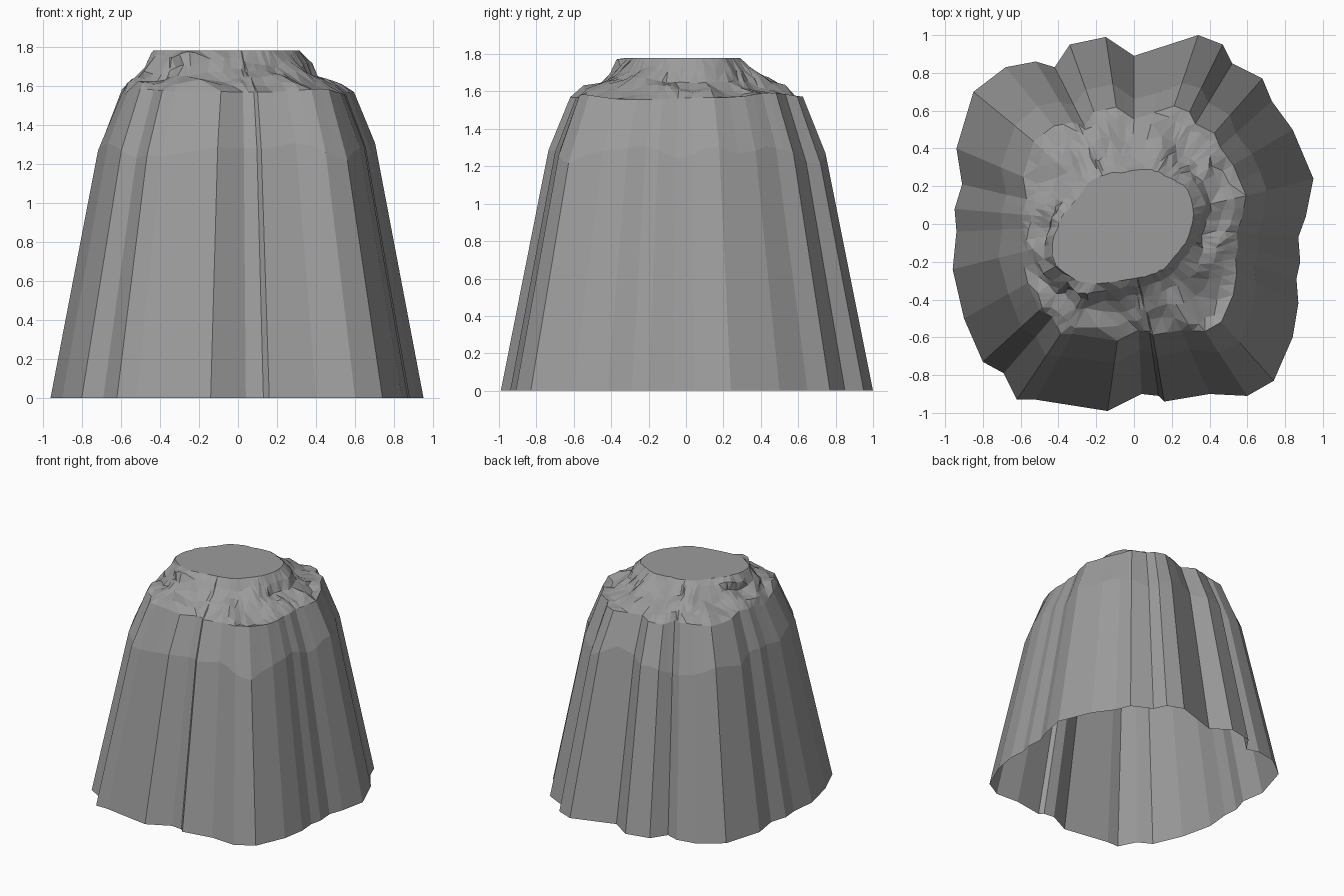
import bpy, bmesh, math, random
from mathutils import Vector, noise

random.seed(7)
if "Cube" in bpy.data.objects:
    bpy.data.objects.remove(bpy.data.objects["Cube"], do_unlink=True)

# Fluted outline of the open base, counterclockwise
BASE = [(.95, .24), (.84, .5), (.73, .65), (.68, .77), (.52, .85), (.47, .95),
        (.34, 1), (0, .89), (-.15, .99), (-.34, .95), (-.42, .83), (-.52, .86),
        (-.68, .83), (-.85, .7), (-.94, .4), (-.91, .21), (-.95, .08),
        (-.94, -.04), (-.96, -.24), (-.9, -.5), (-.8, -.73), (-.69, -.79),
        (-.62, -.93), (-.52, -.93), (-.14, -.99), (.04, -.9), (.13, -.91),
        (.16, -.94), (.4, -.9), (.6, -.91), (.74, -.83), (.84, -.6),
        (.87, -.42), (.86, -.29), (.88, -.2), (.87, -.07), (.91, .04)]
# Summit radius every thirty degrees, around an off-centre point
SUMMIT = [.36, .38, .32, .27, .29, .28, .35, .44, .36, .28, .3, .32]
CENTRE = Vector((-.05, 0))
TOP = 1.78


def summit_point(p):
    d = p - CENTRE
    a = (math.atan2(d.y, d.x) % math.tau) / math.tau * len(SUMMIT)
    i = int(a)
    r = SUMMIT[i % len(SUMMIT)] * (1 - a + i) + SUMMIT[(i + 1) % len(SUMMIT)] * (a - i)
    return CENTRE + d.normalized() * r


def wall_scale(z):
    return 1 - .2 * z


# Outline with an extra point in the middle of each flute
outline = []
for i, p in enumerate(BASE):
    a, b = Vector(p), Vector(BASE[(i + 1) % len(BASE)])
    outline += [a, (a + b) / 2]

bm = bmesh.new()


def ring(points):
    return [bm.verts.new(p) for p in points]


def bridge(low, high):
    faces = []
    for i in range(len(low)):
        j = (i + 1) % len(low)
        faces.append(bm.faces.new((low[i], low[j], high[j], high[i])))
    return faces


# Straight fluted walls up to a scalloped bend, then the sloping shoulder
base = ring((p.x, p.y, 0) for p in outline)
bend = []
for i, p in enumerate(outline):
    z = 1.27 + .09 * noise.noise((p.x * 3, p.y * 3, 5))
    q = p * wall_scale(z)
    bend.append(bm.verts.new((q.x, q.y, z)))
bridge(base, bend)
shoulder = []
for p in outline:
    q = p * .625
    shoulder.append(bm.verts.new((q.x, q.y, 1.57 + .04 * noise.noise((p.x * 2, p.y * 2, 1)))))
bridge(bend, shoulder)

# Broken rock ledges climbing from the shoulder to the summit
rough = []
last = shoulder
for t, z in ((.2, 1.615), (.45, 1.645), (.68, 1.685), (.86, 1.745), (1, TOP)):
    points = []
    for p in outline:
        # The front left and back sides keep a wide low ledge
        ledge = max(0, p.x * .5 + abs(p.y) * .3 - .2) if t < 1 else 0
        q = (p * .625).lerp(summit_point(p * .625), t)
        n = noise.noise((q.x * 7, q.y * 7, t * 3))
        q *= 1 + (.1 * n + random.uniform(-.025, .025)) * (1 if t < 1 else .5)
        h = z - ledge * .07 + .05 * noise.noise((q.x * 6, q.y * 6, 9)) * (t < 1)
        points.append((q.x, q.y, min(h, TOP)))
    new = ring(points)
    rough += bridge(last, new)
    last = new

# Flat summit
rough.append(bm.faces.new(last))
bmesh.ops.triangulate(bm, faces=rough, quad_method='SHORT_EDGE')

mesh = bpy.data.meshes.new("rock_pillar")
bm.to_mesh(mesh)
bm.free()
rock = bpy.data.objects.new("rock_pillar", mesh)
bpy.context.collection.objects.link(rock)

# Plain grey stone
stone = bpy.data.materials.new("grey_stone")
stone.use_nodes = True
colour = (.33, .33, .33, 1)
stone.diffuse_color = colour
stone.node_tree.nodes["Principled BSDF"].inputs["Base Color"].default_value = colour
mesh.materials.append(stone)
